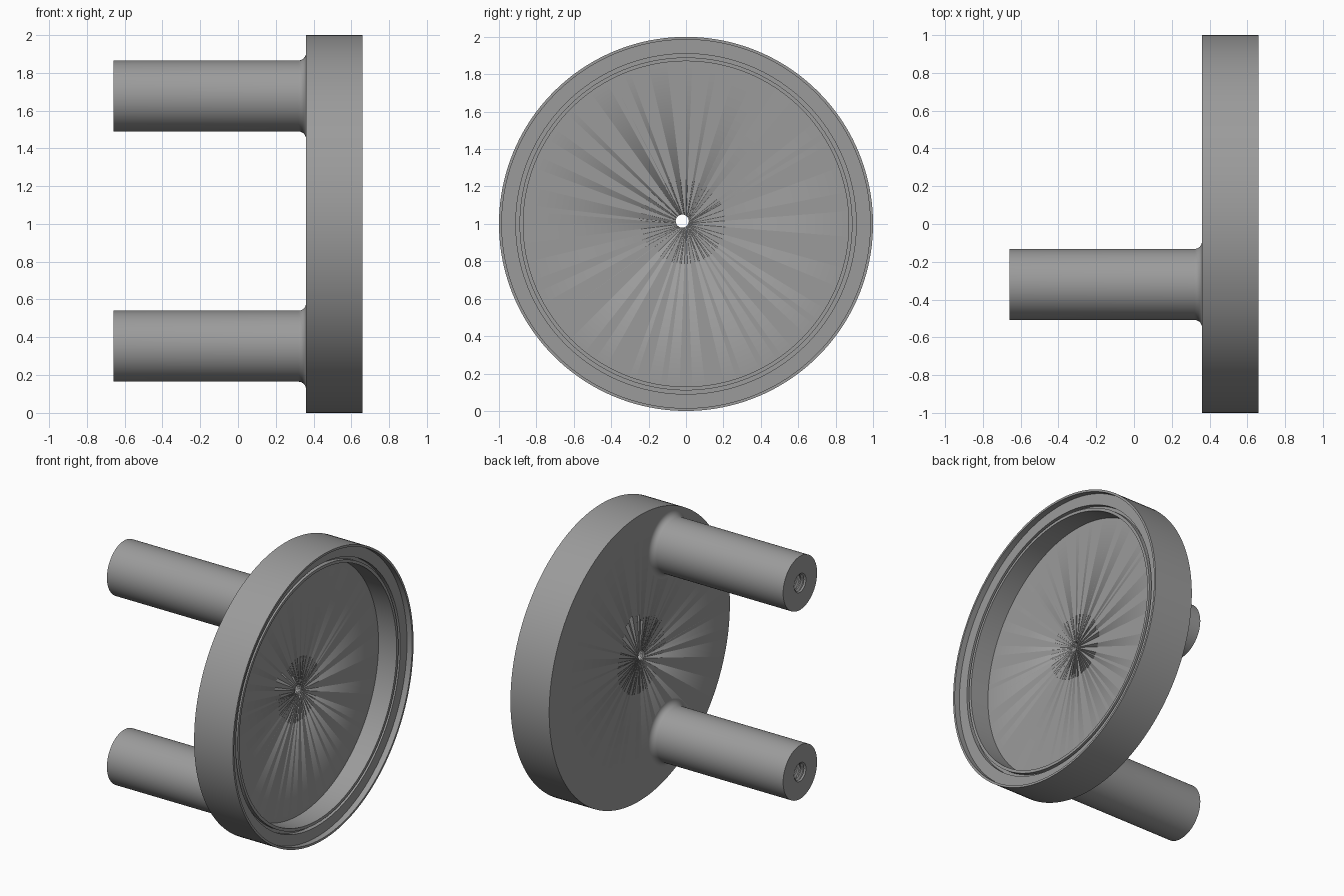
import bpy, math
from mathutils import Matrix

if "Cube" in bpy.data.objects:
    bpy.data.objects.remove(bpy.data.objects["Cube"])

grey = bpy.data.materials.new("grey metal")
grey.diffuse_color = (0.33, 0.33, 0.33, 1)
grey.use_nodes = True
grey.node_tree.nodes["Principled BSDF"].inputs["Base Color"].default_value = grey.diffuse_color


def lathe(name, profile, y, z, n):
    """Spin (x, radius) points about a line parallel to the x axis."""
    verts, rings, faces = [], [], []
    for x, r in profile:
        if r == 0:
            rings.append([len(verts)] * n)
            verts.append((x, y, z))
        else:
            rings.append(list(range(len(verts), len(verts) + n)))
            verts += [(x, y + r * math.cos(2 * math.pi * i / n),
                       z + r * math.sin(2 * math.pi * i / n)) for i in range(n)]
    for a, b in zip(rings, rings[1:]):
        for i in range(n):
            j = (i + 1) % n
            faces.append(list(dict.fromkeys((a[i], b[i], b[j], a[j]))))
    mesh = bpy.data.meshes.new(name)
    mesh.from_pydata(verts, [], faces)
    mesh.update()
    obj = bpy.data.objects.new(name, mesh)
    bpy.context.collection.objects.link(obj)
    mesh.materials.append(grey)
    bpy.ops.object.select_all(action='DESELECT')
    obj.select_set(True)
    bpy.context.view_layer.objects.active = obj
    bpy.ops.object.mode_set(mode='EDIT')
    bpy.ops.mesh.select_all(action='SELECT')
    bpy.ops.mesh.normals_make_consistent(inside=False)
    bpy.ops.object.mode_set(mode='OBJECT')
    bpy.ops.object.shade_smooth_by_angle(angle=math.radians(30))
    return obj


BACK, FRONT, FLOOR, LEDGE = 0.36, 0.66, 0.48, 0.62

# dished disc: thin outer lip, seating ledge with a seal groove, deep recess
disc = lathe("dished_disc", [
    (BACK, 0), (BACK, 1.0), (FRONT, 1.0), (FRONT, 0.985), (LEDGE, 0.985),
    (LEDGE, 0.91), (LEDGE - 0.03, 0.91), (LEDGE - 0.03, 0.89), (LEDGE, 0.89),
    (LEDGE, 0.87), (FLOOR, 0.87), (FLOOR, 0)], 0, 1, 160)

# small through hole in the disc floor
cutter = lathe("hole_cutter", [(0.2, 0), (0.2, 0.035), (0.8, 0.035), (0.8, 0)],
               -0.02, 1.015, 32)
cutter.hide_render = True
cutter.hide_viewport = True
cut = disc.modifiers.new("hole", 'BOOLEAN')
cut.operation = 'DIFFERENCE'
cut.solver = 'EXACT'
cut.object = cutter

# posts with a threaded bore in the end and a fillet at the root
END, R, FILLET = -0.66, 0.188, 0.04
bore = [(END + 0.4, 0), (END + 0.37, 0.055)]
for k in reversed(range(12)):
    x = END + 0.01 + k * 0.03
    bore += [(x + 0.022, 0.055), (x + 0.015, 0.07), (x + 0.007, 0.07), (x, 0.055)]
bore += [(END, 0.065)]
root = [(BACK - FILLET + FILLET * math.sin(a), R + FILLET * (1 - math.cos(a)))
        for a in (math.pi / 2 * i / 8 for i in range(9))]
for label, z in (("lower_post", 0.353), ("upper_post", 1.677)):
    lathe(label, bore + [(END, R)] + root, -0.32, z, 64)
